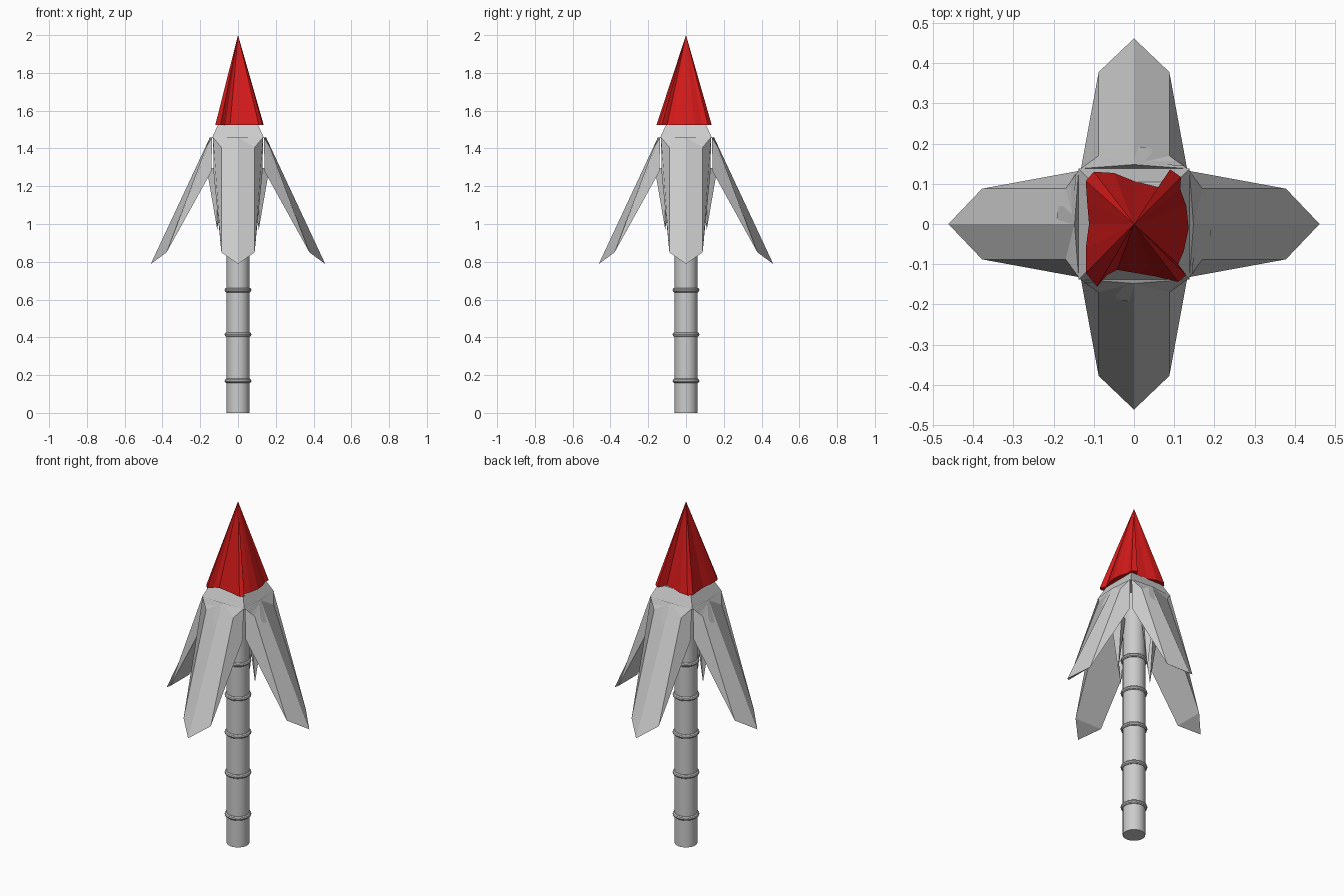
import bpy, bmesh
from math import radians
from mathutils import Matrix

if "Cube" in bpy.data.objects:
    bpy.data.objects.remove(bpy.data.objects["Cube"])


def make_mesh(name, verts, faces, color=None):
    mesh = bpy.data.meshes.new(name)
    mesh.from_pydata(verts, [], faces)
    bm = bmesh.new()
    bm.from_mesh(mesh)
    bmesh.ops.recalc_face_normals(bm, faces=bm.faces)
    bm.to_mesh(mesh)
    bm.free()
    ob = bpy.data.objects.new(name, mesh)
    bpy.context.collection.objects.link(ob)
    if color:
        mat = bpy.data.materials.new(name + "_paint")
        mat.diffuse_color = color
        mat.use_nodes = True
        mat.node_tree.nodes["Principled BSDF"].inputs["Base Color"].default_value = mat.diffuse_color
        mesh.materials.append(mat)
    return ob


# Shaft and its rings
bpy.ops.mesh.primitive_cylinder_add(vertices=32, radius=0.06, depth=1.5, location=(0, 0, 0.75))
bpy.context.object.name = "shaft"
bpy.ops.object.shade_smooth_by_angle()
for i, z in enumerate((0.17, 0.415, 0.65, 0.87, 1.07)):
    bpy.ops.mesh.primitive_torus_add(major_segments=32, minor_segments=10, major_radius=0.059,
                                     minor_radius=0.012, location=(0, 0, z))
    bpy.context.object.name = f"shaft_ring_{i + 1}"
    bpy.ops.object.shade_smooth_by_angle()

# Red pointed tip over a wavy star outline
outline = [(-.10, .13), (-.05, .127), (0, .107), (.06, .092), (.09, .136), (.117, .117),
           (.115, .087), (.13, .045), (.136, -.01), (.124, -.067), (.11, -.10), (.13, -.127),
           (.11, -.144), (.052, -.13), (-.042, -.114), (-.067, -.127), (-.092, -.156),
           (-.12, -.122), (-.12, -.06), (-.112, 0), (-.117, .06), (-.12, .107)]
n = len(outline)
make_mesh("red_tip", [(x, y, 1.525) for x, y in outline] + [(0, 0, 2)],
          [(i, (i + 1) % n, n) for i in range(n)] + [tuple(range(n))], (0.65, 0.01, 0.01, 1))

# Tapered square collar under the tip
signs = ((-1, -1), (1, -1), (1, 1), (-1, 1))
make_mesh("collar", [(a * h, b * h, z) for h, z in ((.138, 1.455), (.105, 1.527)) for a, b in signs],
          [(i, (i + 1) % 4, (i + 1) % 4 + 4, i + 4) for i in range(4)] + [(0, 1, 2, 3), (4, 5, 6, 7)])

# One swept blade along +x: ridge, bend, corner and inner edge on each side
blade = [(.148, 0, 1.46), (.462, 0, .788)]
for s in (1, -1):
    blade += [(.378, s * .088, .85), (.17, s * .088, 1.405), (.138, s * .132, 1.458), (.14, s * .13, 1.28)]
blade_faces = [(0, 3, 2, 1), (0, 4, 3), (4, 5, 2, 3), (0, 1, 6, 7), (0, 7, 8), (8, 7, 6, 9),
               (5, 9, 6, 2), (2, 6, 1), (0, 8, 9, 5, 4)]
# Small folded flap at the blade root, on one half only
flap = [(.145, -.125, 1.455), (.195, 0, 1.345), (.15, 0, 1.458), (.185, -.06, 1.36)]
flap_faces = [(0, 3, 1), (0, 1, 2), (0, 2, 3), (1, 3, 2)]
# Hidden barb beside the shaft, behind each blade
barb = [(.06, 0, 1.3), (.11, -.03, 1.3), (.165, 0, 1.29), (.11, .03, 1.3), (.11, 0, .97)]
barb_faces = [(0, 1, 4), (1, 2, 4), (2, 3, 4), (3, 0, 4), (0, 1, 2, 3)]

for k, side in enumerate(("right", "back", "left", "front")):
    turn = Matrix.Rotation(radians(90 * k), 4, 'Z')
    for part, v, f in (("blade", blade, blade_faces), ("flap", flap, flap_faces), ("barb", barb, barb_faces)):
        make_mesh(f"{side}_{part}", v, f).data.transform(turn)
